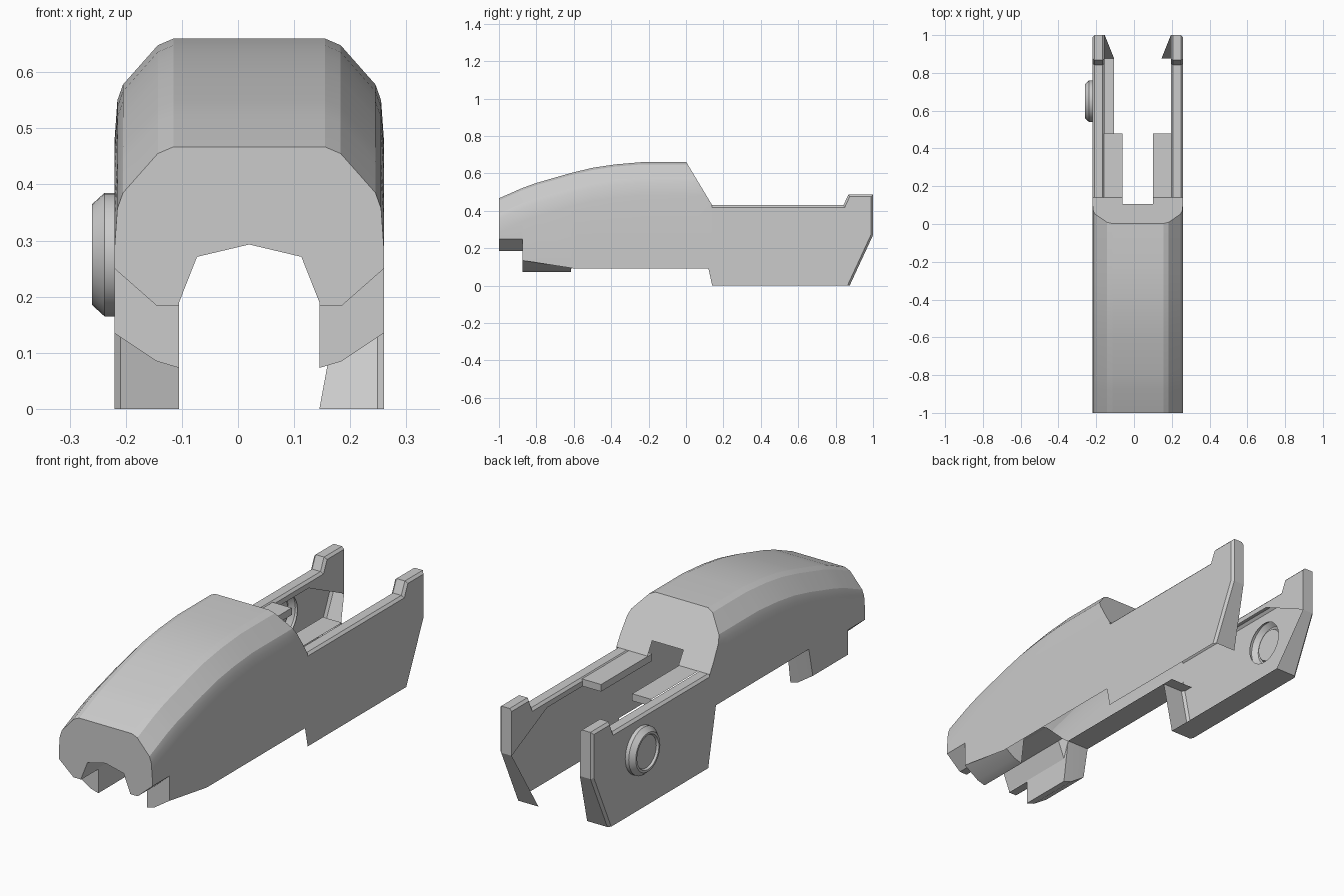
import bpy, bmesh
from math import sin, cos, pi, radians, hypot
from mathutils import Vector

if "Cube" in bpy.data.objects:
    bpy.data.objects.remove(bpy.data.objects["Cube"])

CX = 0.02            # centre plane of the shell (the side button shifts it off x = 0)
BY, BZ = 0.65, 0.275  # button axis


def finish(bm, name, smooth=None):
    me = bpy.data.meshes.new(name)
    bm.to_mesh(me)
    bm.free()
    ob = bpy.data.objects.new(name, me)
    bpy.context.collection.objects.link(ob)
    bpy.ops.object.select_all(action='DESELECT')
    bpy.context.view_layer.objects.active = ob
    ob.select_set(True)
    if smooth:
        bpy.ops.object.shade_smooth_by_angle(angle=radians(smooth))
    return ob


def loft(rings):
    """Closed solid through rings of equal point count."""
    bm = bmesh.new()
    vs = [[bm.verts.new(p) for p in r] for r in rings]
    n = len(vs[0])
    for a, b in zip(vs, vs[1:]):
        for i in range(n):
            j = (i + 1) % n
            bm.faces.new((a[i], a[j], b[j], b[i]))
    bm.faces.new(vs[0])
    bm.faces.new(vs[-1])
    bmesh.ops.remove_doubles(bm, verts=bm.verts, dist=1e-4)
    bmesh.ops.recalc_face_normals(bm, faces=bm.faces)
    return bm


def cut(bm, bm_cutter):
    """Boolean difference; returns the result as a new bmesh."""
    ob, cutter = finish(bm, "temp"), finish(bm_cutter, "cutter")
    mod = ob.modifiers.new("cut", 'BOOLEAN')
    mod.operation = 'DIFFERENCE'
    mod.solver = 'EXACT'
    mod.object = cutter
    bpy.context.view_layer.objects.active = ob
    bpy.ops.object.modifier_apply(modifier=mod.name)
    out = bmesh.new()
    out.from_mesh(ob.data)
    bpy.data.objects.remove(cutter)
    bpy.data.objects.remove(ob)
    return out


def drop(bm, test):
    """Delete faces for which test(normal, centre, verts) holds."""
    gone = [f for f in bm.faces if test(f.normal, f.calc_center_median(), [v.co for v in f.verts])]
    bmesh.ops.delete(bm, geom=gone, context='FACES')


def disc(x, r, n=32):
    return [(x, BY + r * cos(2 * pi * i / n), BZ + r * sin(2 * pi * i / n)) for i in range(n)]


# Front shell: chamfered arch section lofted along y, with two feet at the front
def section(y, top, outer, mid, inner):
    half = [(0.135, top), (0.163, top - 0.012), (0.225, top - 0.082), (0.235, top - 0.11),
            (0.24, top - 0.18), (0.24, outer), (0.165, mid), (0.125, inner),
            (0.125, max(0.19, inner)), (0.093, 0.271)]
    pts = half + [(0, 0.293)] + [(-x, z) for x, z in reversed(half)]
    return [(CX + x, y, z) for x, z in pts]


block, foot, body = (0.25, 0.184, 0.184), (0.135, 0.085, 0.073), (0.27, 0.27, 0.27)
stations = [(-1, 0.467, *block), (-0.875, 0.522, *block), (-0.875, 0.522, *foot),
            (-0.8, 0.549, *foot), (-0.616, 0.602, *foot), (-0.587, 0.609, *body)]
stations += [(y, t, *body) for y, t in ((-0.5, 0.63), (-0.38, 0.648), (-0.24, 0.66), (0, 0.66), (0.14, 0.66))]
bm = loft([section(*s) for s in stations])
# sloped rear of the hump
bmesh.ops.bisect_plane(bm, geom=bm.verts[:] + bm.edges[:] + bm.faces[:], dist=1e-5,
                       plane_co=(0, 0.002, 0.66), plane_no=Vector((0, 0.23, 0.138)).normalized(),
                       clear_outer=True)
bmesh.ops.holes_fill(bm, edges=[e for e in bm.edges if e.is_boundary], sides=0)
bmesh.ops.recalc_face_normals(bm, faces=bm.faces)
slot = [(CX + x, z) for x, z in ((-0.08, 0.2), (0.08, 0.2), (0.08, 0.9), (-0.08, 0.9))]
bm = cut(bm, loft([[(x, y, z) for x, z in slot] for y in (0.105, 0.4)]))


# hollow behind the feet, open at the rear, right underside open
def shell_open(n, c, vs):
    back = min(v.y for v in vs) > -0.59
    return (back and max(abs(v.x - CX) for v in vs) < 0.13 and max(v.z for v in vs) < 0.32
            or c.y > 0.1 and (n.y > 0.98 or abs(n.x) > 0.9 and abs(c.x - CX) < 0.1)
            or back and n.z < -0.8 and c.x > CX)


drop(bm, shell_open)
finish(bm, "front_shell", 18)

# Flat skirt hanging under the right side of the shell
bm = bmesh.new()
bm.faces.new([bm.verts.new((CX + 0.24, y, z)) for y, z in (
    (-0.875, 0.135), (-0.6, 0.092), (0.13, 0.092), (0.13, 0.27), (-0.587, 0.27), (-0.616, 0.135))])
finish(bm, "right_skirt")


# Rear side walls: outer sheet with a rim and a short inner lip
def wall(side, name):
    y0, z0 = (0.12, 0.092) if side > 0 else (0.083, 0.27)
    outline = [(y0, z0), (0.14, 0.0), (0.875, 0.0), (1, 0.27),
               (1, 0.487), (0.868, 0.487), (0.842, 0.43), (y0, 0.43)]
    bm = bmesh.new()

    def v(x, y, z):
        return bm.verts.new((CX + side * x, y, z))

    o = [v(0.24, y, z) for y, z in outline]
    i = [v(0.125 if k < 3 else 0.175, y, z) for k, (y, z) in enumerate(outline)]
    f0, f1 = v(0.175, y0, 0.395), v(0.175, 0.74, 0.395)
    for k in range(7):
        bm.faces.new((o[k], o[k + 1], i[k + 1], i[k]))
    for f in ((*o,), (i[7], i[6], i[5], i[4], i[3], f1, f0), (f0, f1, i[2], i[1], i[0]),
              (f1, i[3], i[2]), (o[7], i[7], f0, i[0], o[0])):
        bm.faces.new(f)
    bmesh.ops.recalc_face_normals(bm, faces=bm.faces)
    rim = list(zip(o[2:7], o[3:8])) + list(zip(i[4:7], i[5:8]))
    if side < 0:
        rim.append((o[0], o[1]))
    bmesh.ops.bevel(bm, geom=[bm.edges.get(e) for e in rim], offset=0.011, segments=1, affect='EDGES')
    if side < 0:  # round opening behind the button
        bm = cut(bm, loft([disc(-0.3, 0.1), disc(0.0, 0.1)]))

    def wall_open(n, c, vs):
        return (n.x * side < -0.2 and max(p.z for p in vs) < 0.41
                or all(abs(hypot(p.y - BY, p.z - BZ) - 0.1) < 0.003 for p in vs)
                or n.y < -0.7 and c.y < 0.2 and (side > 0 or c.z > 0.28)
                or side > 0 and n.z < -0.9)

    drop(bm, wall_open)
    return finish(bm, name)


wall(1, "right_wall")
wall(-1, "left_wall")

# Shoulder plates either side of the slot, open underneath
for side, name in ((-1, "left_shoulder"), (1, "right_shoulder")):
    pts = [(0.08, 0.428), (0.178, 0.428), (0.178, 0.395), (0.08, 0.395)]
    bm = loft([[(CX + side * x, y, z) for x, z in pts] for y in (0.105, 0.48)])
    drop(bm, lambda n, c, vs: n.z < -0.9 or n.y < -0.9 or n.x * side > 0.9)
    finish(bm, name)

# Round button on the left wall, open towards the inside
bm = loft([disc(-0.22, 0.1), disc(-0.22, 0.11), disc(-0.238, 0.11), disc(-0.26, 0.09),
           disc(-0.26, 0.08), disc(-0.25, 0.075)])
drop(bm, lambda n, c, vs: len(vs) > 4 and n.x > 0.9)
finish(bm, "side_button", 30)
